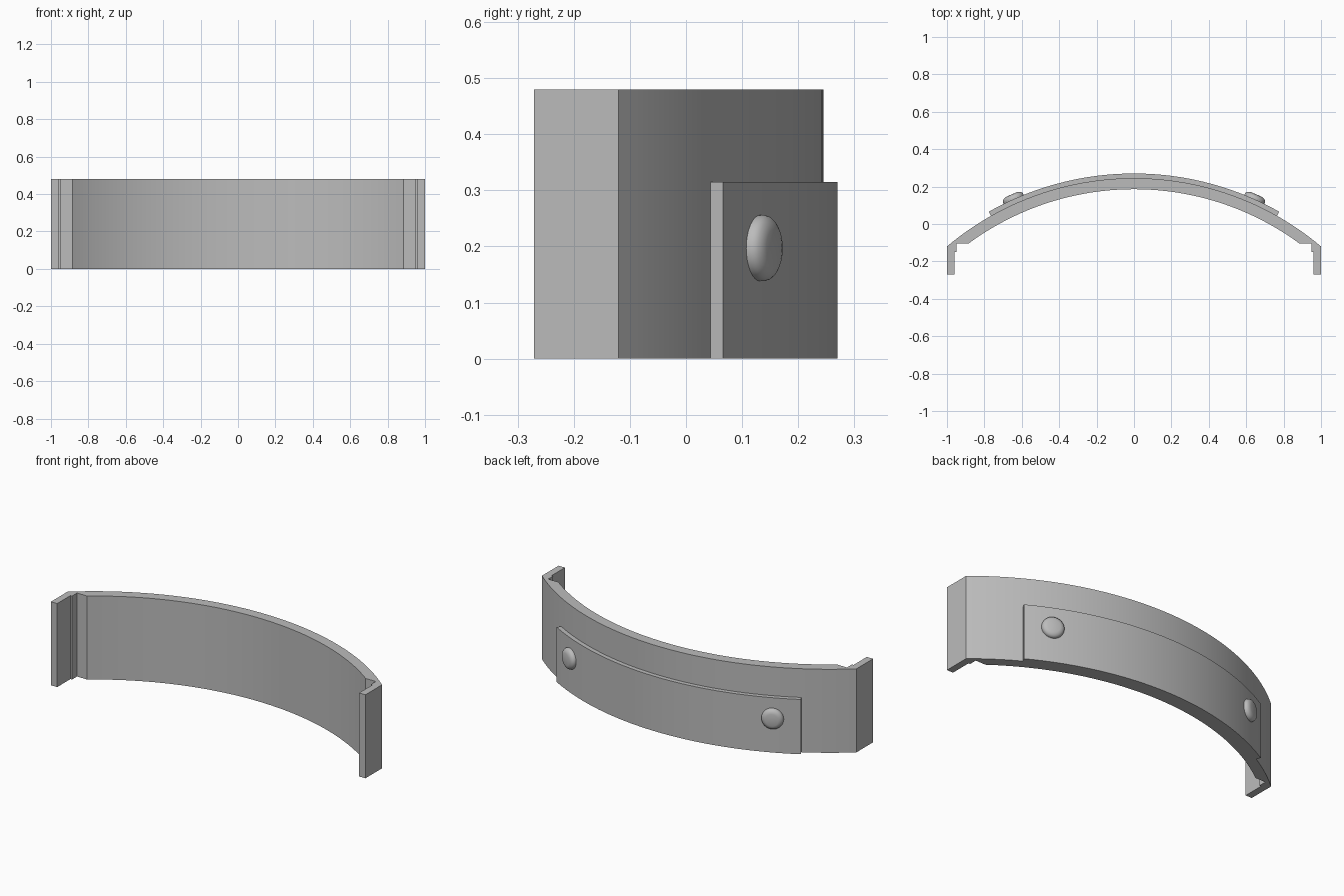
import bpy, bmesh
from math import sin, cos, pi, radians
from mathutils import Matrix, Vector

cube = bpy.data.objects.get("Cube")
if cube:
    bpy.data.objects.remove(cube, do_unlink=True)

CENTRE_Y = -1.307          # shared centre of every arc
R_INNER, R_OUTER, R_PLATE = 1.493, 1.552, 1.577

grey = bpy.data.materials.new("plain_grey")
grey.use_nodes = True
colour = (0.5, 0.5, 0.5, 1)
grey.diffuse_color = colour
grey.node_tree.nodes["Principled BSDF"].inputs["Base Color"].default_value = colour


def arc(radius, start, end, steps=48):
    """Points on an arc, angles in degrees measured from +y towards +x."""
    angles = [radians(start + (end - start) * i / steps) for i in range(steps + 1)]
    return [(radius * sin(a), CENTRE_Y + radius * cos(a)) for a in angles]


def finish(name, bm, angle):
    bmesh.ops.recalc_face_normals(bm, faces=bm.faces)
    mesh = bpy.data.meshes.new(name)
    bm.to_mesh(mesh)
    bm.free()
    mesh.materials.append(grey)
    obj = bpy.data.objects.new(name, mesh)
    bpy.context.collection.objects.link(obj)
    bpy.ops.object.select_all(action='DESELECT')
    obj.select_set(True)
    bpy.context.view_layer.objects.active = obj
    bpy.ops.object.shade_smooth_by_angle(angle=radians(angle))
    return obj


def extrude_outline(name, outline, height):
    bm = bmesh.new()
    face = bm.faces.new([bm.verts.new((x, y, 0)) for x, y in outline])
    result = bmesh.ops.extrude_face_region(bm, geom=[face])
    top = [v for v in result["geom"] if isinstance(v, bmesh.types.BMVert)]
    bmesh.ops.translate(bm, verts=top, vec=(0, 0, height))
    return finish(name, bm, 20)


# Curved band with a stepped lip at each end
lip = [(0.95, -0.105), (0.95, -0.15), (0.96, -0.15), (0.96, -0.271), (1, -0.271)]
left_lip = [(-x, y) for x, y in reversed(lip)]
band = arc(R_INNER, -36.4, 36.4) + lip + arc(R_OUTER, 40.12, -40.12) + left_lip
extrude_outline("curved_band", band, 0.48)

# Raised plate wrapped around the lower back
plate = arc(R_OUTER - 0.004, -29.5, 29.5) + arc(R_PLATE, 29.5, -29.5)
extrude_outline("back_plate", plate, 0.315)


# Rounded rivets, lathed and pointed outwards from the plate
def rivet(name, angle):
    profile = [(0, -0.008), (0.059, -0.008), (0.059, 0.006), (0.057, 0.013),
               (0.052, 0.019), (0.044, 0.024), (0.034, 0.027), (0, 0.028)]
    bm = bmesh.new()
    verts = [bm.verts.new((r, 0, z)) for r, z in profile]
    edges = [bm.edges.new(pair) for pair in zip(verts, verts[1:])]
    bmesh.ops.spin(bm, geom=verts + edges, cent=(0, 0, 0), axis=(0, 0, 1),
                   angle=2 * pi, steps=32)
    bmesh.ops.remove_doubles(bm, verts=bm.verts, dist=0.0001)
    a = radians(angle)
    out = Vector((sin(a), cos(a), 0))
    place = out * R_PLATE + Vector((0, CENTRE_Y, 0.197))
    turn = out.to_track_quat('Z', 'Y').to_matrix().to_4x4()
    bm.transform(Matrix.Translation(place) @ turn)
    finish(name, bm, 45)


rivet("left_rivet", 24.1)
rivet("right_rivet", -24.1)
